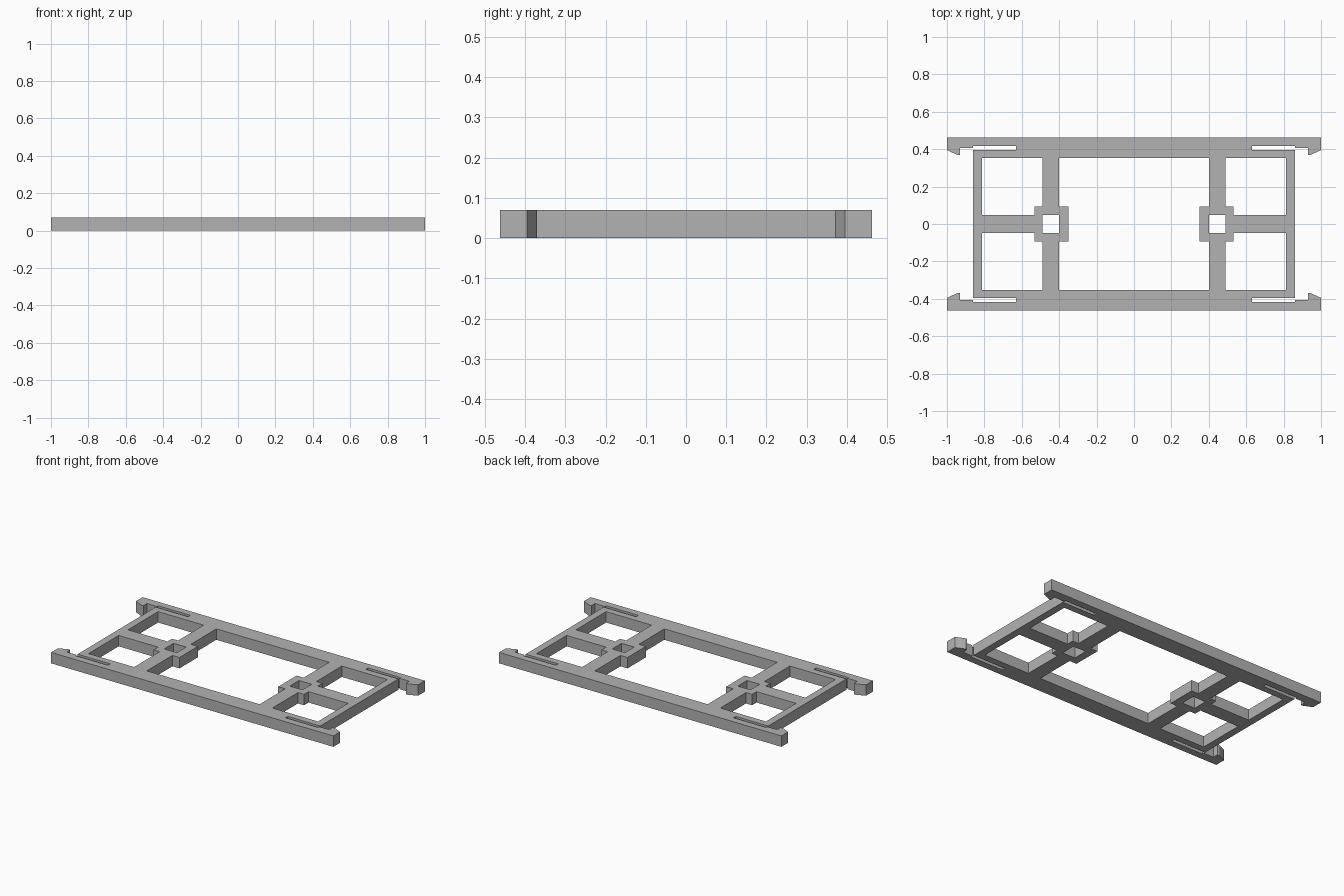
import bpy

HEIGHT = 0.07

cube = bpy.data.objects.get("Cube")
if cube:
    bpy.data.objects.remove(cube, do_unlink=True)


def flip(points, sx, sy):
    return [(x * sx, y * sy) for x, y in points]


def four_way(quarter):
    """Closed loop from a quarter path running from the y axis to the x axis."""
    return (quarter + flip(quarter, 1, -1)[::-1]
            + flip(quarter, -1, -1) + flip(quarter, -1, 1)[::-1])


# Outer edge: side rail, hooked clip tip, flex slot and end bar
outline = four_way([
    (1.0, 0.463), (1.0, 0.395), (0.945, 0.37), (0.93, 0.37), (0.93, 0.406),
    (0.86, 0.406), (0.86, 0.418), (0.63, 0.418), (0.63, 0.395), (0.86, 0.395)])

# Large middle opening, notched around the two hubs
middle_opening = four_way([(0.4, 0.352), (0.4, 0.093), (0.35, 0.093)])

# Corner opening between rail, end bar, cross bar and hub
corner_opening = [(0.813, 0.352), (0.49, 0.352), (0.49, 0.093),
                  (0.533, 0.093), (0.533, 0.047), (0.813, 0.047)]

# Square hole through each hub
hub_hole = [(0.4, 0.047), (0.4, -0.047), (0.49, -0.047), (0.49, 0.047)]

loops = [outline, middle_opening]
for side in (1, -1):
    loops.append(flip(hub_hole, side, 1))
    loops += [flip(corner_opening, side, end) for end in (1, -1)]

# Fill the loops as one flat profile and extrude it
profile = bpy.data.curves.new("frame_profile", "CURVE")
profile.dimensions = "2D"
profile.fill_mode = "BOTH"
profile.extrude = HEIGHT / 2
for loop in loops:
    spline = profile.splines.new("POLY")
    spline.points.add(len(loop) - 1)
    for point, (x, y) in zip(spline.points, loop):
        point.co = (x, y, 0, 1)
    spline.use_cyclic_u = True

# Matte grey plastic
grey = bpy.data.materials.new("plain_grey")
grey.use_nodes = True
colour = (0.45, 0.45, 0.45, 1)
grey.diffuse_color = colour
grey.node_tree.nodes["Principled BSDF"].inputs["Base Color"].default_value = colour

# Turn the profile into the finished mesh frame
helper = bpy.data.objects.new("profile_helper", profile)
bpy.context.collection.objects.link(helper)
bpy.context.view_layer.update()
graph = bpy.context.evaluated_depsgraph_get()
mesh = bpy.data.meshes.new_from_object(helper.evaluated_get(graph))
bpy.data.objects.remove(helper, do_unlink=True)
mesh.name = "clip_frame"
mesh.materials.clear()
mesh.materials.append(grey)
for face in mesh.polygons:
    face.use_smooth = False
    face.material_index = 0
frame = bpy.data.objects.new("clip_frame", mesh)
frame.location.z = HEIGHT / 2
bpy.context.collection.objects.link(frame)
